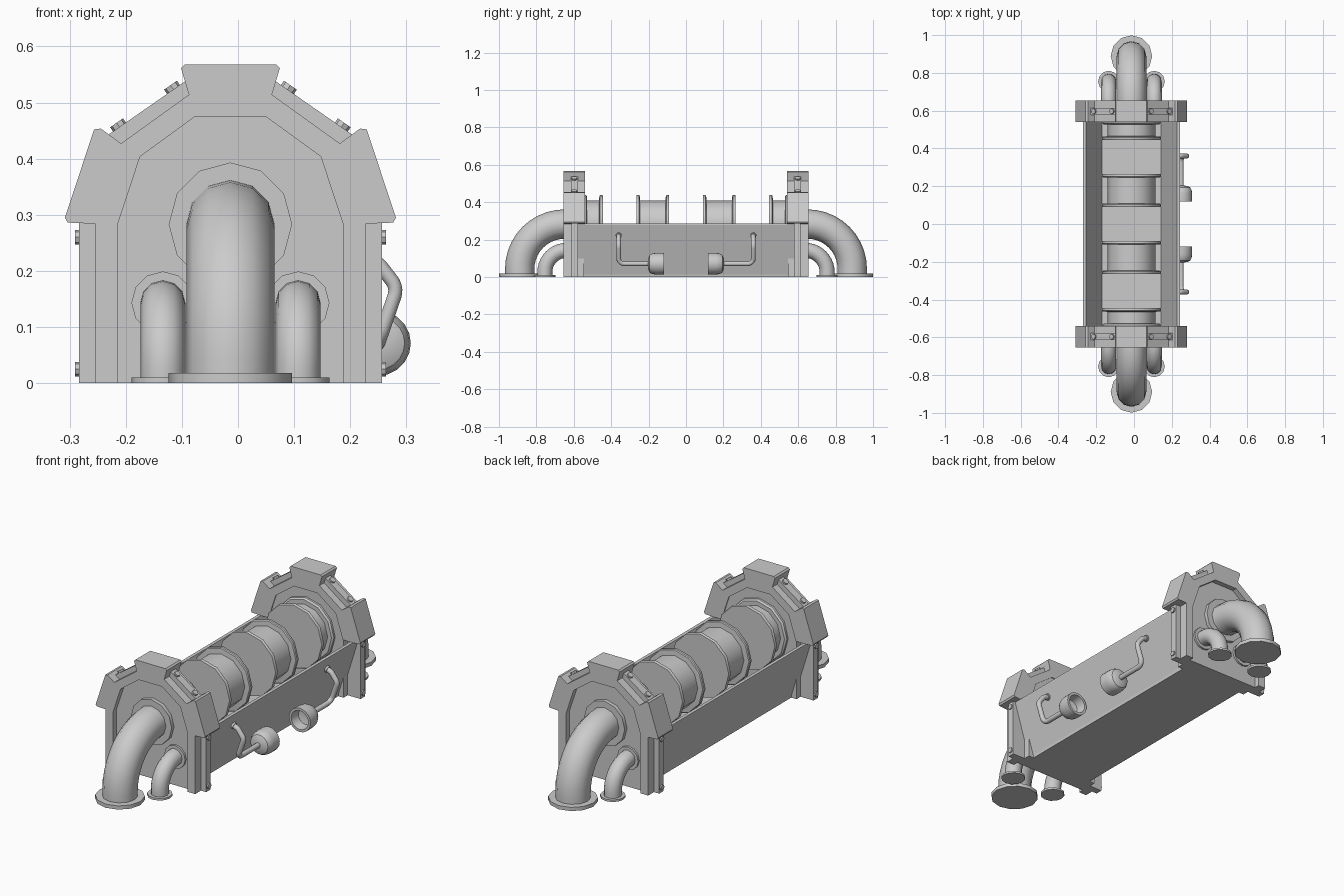
import bpy, bmesh
from math import sin, cos, tan, pi, radians
from mathutils import Vector

if "Cube" in bpy.data.objects:
    bpy.data.objects.remove(bpy.data.objects["Cube"])

CX = -0.0135   # symmetry plane of the machine (side horns shift the bounds)


def finish(name, bm, smooth=False):
    bmesh.ops.remove_doubles(bm, verts=bm.verts, dist=1e-5)
    bmesh.ops.recalc_face_normals(bm, faces=bm.faces)
    me = bpy.data.meshes.new(name)
    bm.to_mesh(me)
    bm.free()
    if smooth:
        for p in me.polygons:
            p.use_smooth = True
        me.set_sharp_from_angle(angle=radians(35))
    ob = bpy.data.objects.new(name, me)
    bpy.context.collection.objects.link(ob)
    return ob


def prism(name, pts, y0, y1):
    """Extrude an x/z profile along y."""
    bm = bmesh.new()
    a = [bm.verts.new((CX + x, y0, z)) for x, z in pts]
    b = [bm.verts.new((CX + x, y1, z)) for x, z in pts]
    bm.faces.new(a)
    bm.faces.new(b[::-1])
    for i in range(len(pts)):
        j = (i + 1) % len(pts)
        bm.faces.new((a[i], a[j], b[j], b[i]))
    return finish(name, bm)


def sym(half):
    """Close a right-hand half profile with its mirror image."""
    return half + [(-x, z) for x, z in reversed(half)]


def lathe(name, origin, axis, prof, n=12):
    """Revolve (radius, offset) pairs about an axis; ends at radius 0 close it."""
    bm = bmesh.new()
    ax = Vector(axis).normalized()
    u = Vector((1, 0, 0)) if abs(ax.x) < 0.05 else Vector((0, 1, 0))
    v = ax.cross(u)
    o = Vector(origin)
    rings = [[bm.verts.new(o + ax * h + (u * cos(2 * pi * k / n) + v * sin(2 * pi * k / n)) * r)
              for k in range(n)] if r else [bm.verts.new(o + ax * h)] for r, h in prof]
    for p, q in zip(rings, rings[1:]):
        for k in range(n):
            m = (k + 1) % n
            f = [p[k % len(p)], p[m % len(p)], q[m % len(q)], q[k % len(q)]]
            bm.faces.new(list(dict.fromkeys(f)))
    return finish(name, bm, True)


def disc(name, origin, axis, r, h, n=12):
    return lathe(name, origin, axis, [(0, 0), (r, 0), (r, h), (0, h)], n)


def tube(name, path, r, fillet, steps=8):
    """Round pipe along a path with filleted corners."""
    P = [Vector(p) for p in path]
    pts = [P[0]]
    for a, b, c in zip(P, P[1:], P[2:]):
        d0, d1 = (a - b).normalized(), (c - b).normalized()
        half = d0.angle(d1) / 2
        t = fillet / tan(half)
        cen = b + (d0 + d1).normalized() * fillet / sin(half)
        s, e = b + d0 * t - cen, b + d1 * t - cen
        sweep = s.angle(e)
        for i in range(steps + 1):
            w = i / steps
            pts.append(cen + (s * sin((1 - w) * sweep) + e * sin(w * sweep)) / sin(sweep))
    pts.append(P[-1])
    cu = bpy.data.curves.new(name, 'CURVE')
    cu.dimensions = '3D'
    cu.bevel_depth = r
    cu.bevel_resolution = 4
    cu.use_fill_caps = True
    sp = cu.splines.new('POLY')
    sp.points.add(len(pts) - 1)
    for q, p in zip(sp.points, pts):
        q.co = (*p, 1)
    tmp = bpy.data.objects.new(name + "_curve", cu)
    bpy.context.collection.objects.link(tmp)
    me = bpy.data.meshes.new_from_object(tmp.evaluated_get(bpy.context.evaluated_depsgraph_get()))
    bpy.data.objects.remove(tmp)
    bm = bmesh.new()
    bm.from_mesh(me)
    return finish(name, bm, True)


# thin-walled trough body with inward sloping sides
prism("trough_body", sym([(0.172, 0), (0.174, 0.014), (0.256, 0.278), (0.256, 0.285),
                          (0.24, 0.285), (0.157, 0.02)]), -0.59, 0.59)

# four flanged drums lying in the trough
side = [(0, -0.088), (0.154, -0.088), (0.156, -0.085), (0.156, -0.074),
        (0.152, -0.07), (0.127, -0.068)]
drum = side + [(r, -h) for r, h in reversed(side)]
for i in range(4):
    lathe("drum", (CX, -0.533 + 0.3553 * i, 0.283), (0, 1, 0), drum)

arch_out = [(0.2416, 0.284), (0.290, 0.286), (0.295, 0.2946), (0.243, 0.452), (0.231, 0.4536),
            (0.195, 0.427), (0.074, 0.514), (0.088, 0.561), (0.081, 0.568)]
arch_in = [(0.2005, 0.284), (0.161, 0.4036), (0.063, 0.475)]

for s in (-1, 1):
    # arched end frame and recessed end plate
    prism("end_arch", sym(arch_out) + [(-x, z) for x, z in arch_in]
          + arch_in[::-1], s * 0.54, s * 0.655)
    prism("end_plate", sym([(0.2005, 0)] + arch_in), s * 0.545, s * 0.63)
    lathe("drum_collar", (CX, s * 0.55, 0.283), (0, -s, 0),
          [(0, 0), (0.156, 0), (0.156, 0.015), (0.148, 0.022), (0, 0.022)])

    for m in (-1, 1):
        # legs with raised rails and bolts
        prism("frame_leg", [(m * x, z) for x, z in
                            [(0.2005, 0), (0.2416, 0), (0.2416, 0.286), (0.2005, 0.286)]],
              s * 0.577, s * 0.655)
        prism("leg_rail", [(m * x, z) for x, z in
                           [(0.235, 0), (0.27, 0), (0.27, 0.286), (0.235, 0.286)]],
              s * 0.577, s * 0.611)
        for z in (0.025, 0.26):
            disc("leg_bolt", (CX + m * 0.268, s * 0.594, z), (m, 0, 0), 0.013, 0.009, 8)
        # sloping shoulder rails and bolts
        prism("shoulder_rail", [(m * x, z) for x, z in
                                [(0.19, 0.42), (0.217, 0.443), (0.079, 0.539), (0.07, 0.51)]],
              s * 0.577, s * 0.615)
        for x, z in ((0.1, 0.521), (0.196, 0.454)):
            disc("shoulder_bolt", (CX + m * x, s * 0.597, z), (m * 0.57, 0, 0.82), 0.014, 0.012, 8)

    # elbow pipes with plate and floor flanges
    for name, dx, r, fr, z, y, h in (("main", 0, 0.0785, 0.11, 0.283, 0.889, 0.018),
                                     ("small", -0.1205, 0.04, 0.056, 0.143, 0.755, 0.01),
                                     ("small", 0.1205, 0.04, 0.056, 0.143, 0.755, 0.01)):
        x = CX + dx
        tube(name + "_pipe", [(x, s * 0.61, z), (x, s * y, z), (x, s * y, 0.003)],
             r, 0.24 if dx == 0 else 0.118, 10)
        disc(name + "_floor_flange", (x, s * y, 0), (0, 0, 1), fr, h)
        disc(name + "_wall_flange", (x, s * 0.62, z), (0, s, 0), fr, h + 0.01)

    # side horns facing each other, fed by bent tubes
    lathe("horn", (0.25, s * 0.2, 0.071), (0, -s, 0),
          [(0, -0.004), (0.03, -0.002), (0.047, 0.006), (0.055, 0.02), (0.058, 0.04),
           (0.058, 0.082), (0.046, 0.082), (0.04, 0.035), (0.02, 0.03), (0, 0.03)], 20)
    tube("horn_tube", [(0.215, s * 0.36, 0.224), (0.25, s * 0.36, 0.214), (0.284, s * 0.36, 0.17),
                       (0.25, s * 0.36, 0.071), (0.25, s * 0.19, 0.071)], 0.0125, 0.03, 5)
    disc("tube_socket", (0.215, s * 0.36, 0.226), (0.955, 0, -0.3), 0.016, 0.02)
